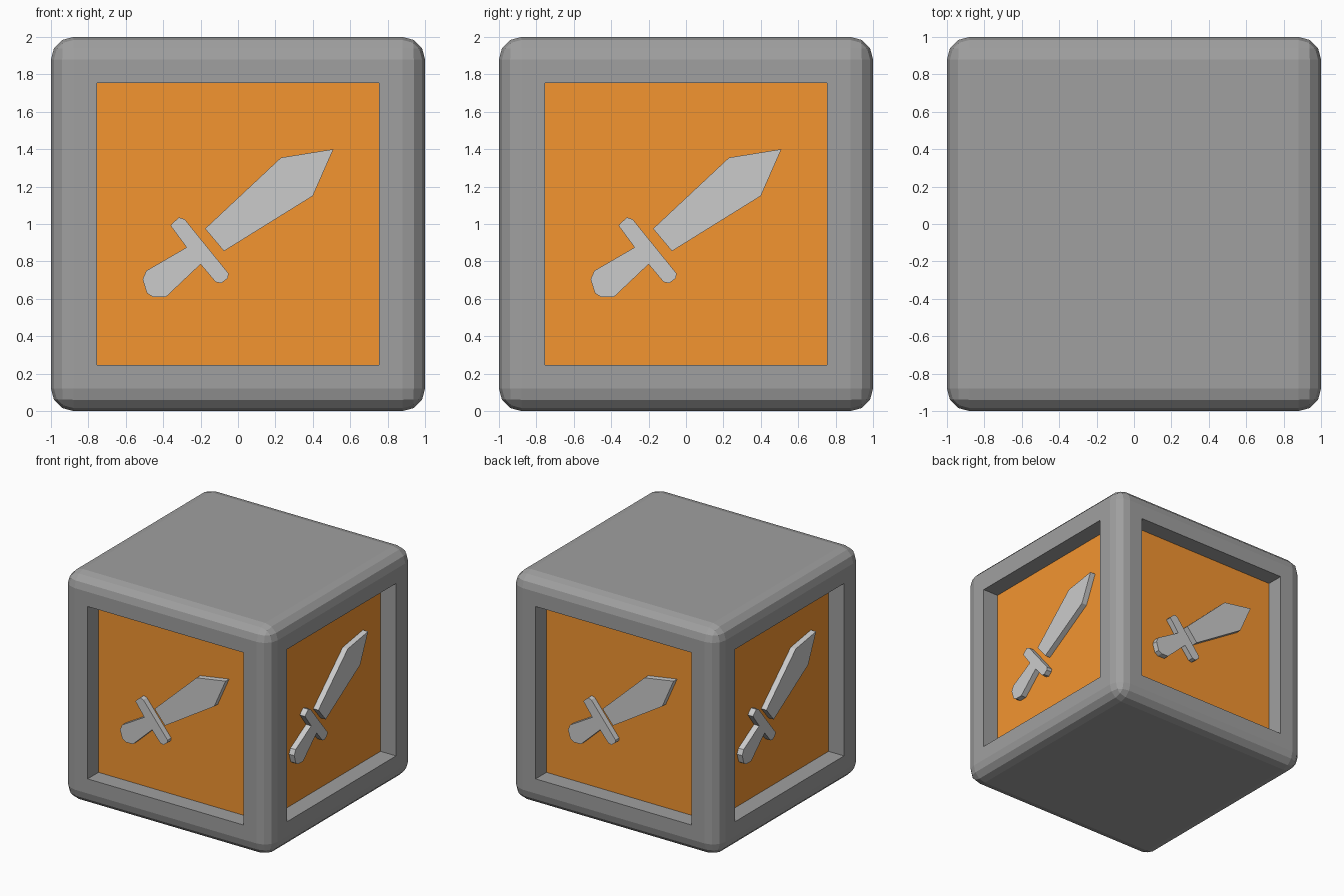
import bpy, bmesh
from math import pi
from mathutils import Matrix, Vector

if "Cube" in bpy.data.objects:
    bpy.data.objects.remove(bpy.data.objects["Cube"])


def material(name, rgb):
    m = bpy.data.materials.new(name)
    m.diffuse_color = (*rgb, 1)
    m.use_nodes = True
    m.node_tree.nodes["Principled BSDF"].inputs["Base Color"].default_value = m.diffuse_color
    return m


def make_object(name, bm, *mats):
    me = bpy.data.meshes.new(name)
    bm.to_mesh(me)
    bm.free()
    for m in mats:
        me.materials.append(m)
    ob = bpy.data.objects.new(name, me)
    bpy.context.collection.objects.link(ob)
    return ob


stone = material("stone_grey", (0.35, 0.35, 0.35))
orange = material("panel_orange", (0.9, 0.3, 0.03))
steel = material("steel_grey", (0.55, 0.55, 0.55))

# Block: bevelled cube with a square recess in each of its four sides
HALF, BEVEL, OPENING, DEPTH = 1.0, 0.12, 0.7, 0.15
bm = bmesh.new()
bmesh.ops.create_cube(bm, size=2 * HALF, matrix=Matrix.Translation((0, 0, HALF)))
bmesh.ops.bevel(bm, geom=bm.edges[:], offset=BEVEL, segments=3, profile=0.5,
                affect='EDGES')
bm.normal_update()
sides = [f for f in bm.faces if f.calc_area() > 2 and abs(f.normal.z) < 0.1]
bmesh.ops.inset_individual(bm, faces=sides, thickness=HALF - BEVEL - OPENING)
floors = bmesh.ops.extrude_discrete_faces(bm, faces=sides)["faces"]
for f in floors:
    f.normal_update()
    shift = f.normal * -DEPTH
    for v in f.verts:
        v.co += shift
    f.material_index = 1  # orange recess floor
bmesh.ops.recalc_face_normals(bm, faces=bm.faces[:])
make_object("block", bm, stone, orange)

# Sword emblem outlines (x, z) on the front
blade = [(-0.176, 0.975), (0.23, 1.355), (0.51, 1.40), (0.40, 1.15), (-0.075, 0.855)]
hilt = [(-0.36, 0.99), (-0.35, 1.005), (-0.315, 1.035), (-0.285, 1.025),
        (-0.05, 0.735), (-0.055, 0.71), (-0.09, 0.683), (-0.12, 0.69),
        (-0.20, 0.785), (-0.385, 0.61), (-0.455, 0.61), (-0.487, 0.63),
        (-0.51, 0.705), (-0.49, 0.75), (-0.275, 0.875)]


def emblem_part(name, outline, turn, thickness=0.05):
    """Extrude an outline outwards from the recess floor, turned about z."""
    bm = bmesh.new()
    y = -(HALF - DEPTH)
    face = bm.faces.new([bm.verts.new((x, y, z)) for x, z in outline])
    ext = bmesh.ops.extrude_face_region(bm, geom=[face])["geom"]
    for v in ext:
        if isinstance(v, bmesh.types.BMVert):
            v.co += Vector((0, -thickness, 0))
    bmesh.ops.recalc_face_normals(bm, faces=bm.faces[:])
    bm.transform(Matrix.Rotation(turn, 4, 'Z'))
    make_object(name, bm, steel)


# One sword per side
for i, side in enumerate(("front", "right", "back", "left")):
    emblem_part("blade_" + side, blade, i * pi / 2)
    emblem_part("hilt_" + side, hilt, i * pi / 2)
